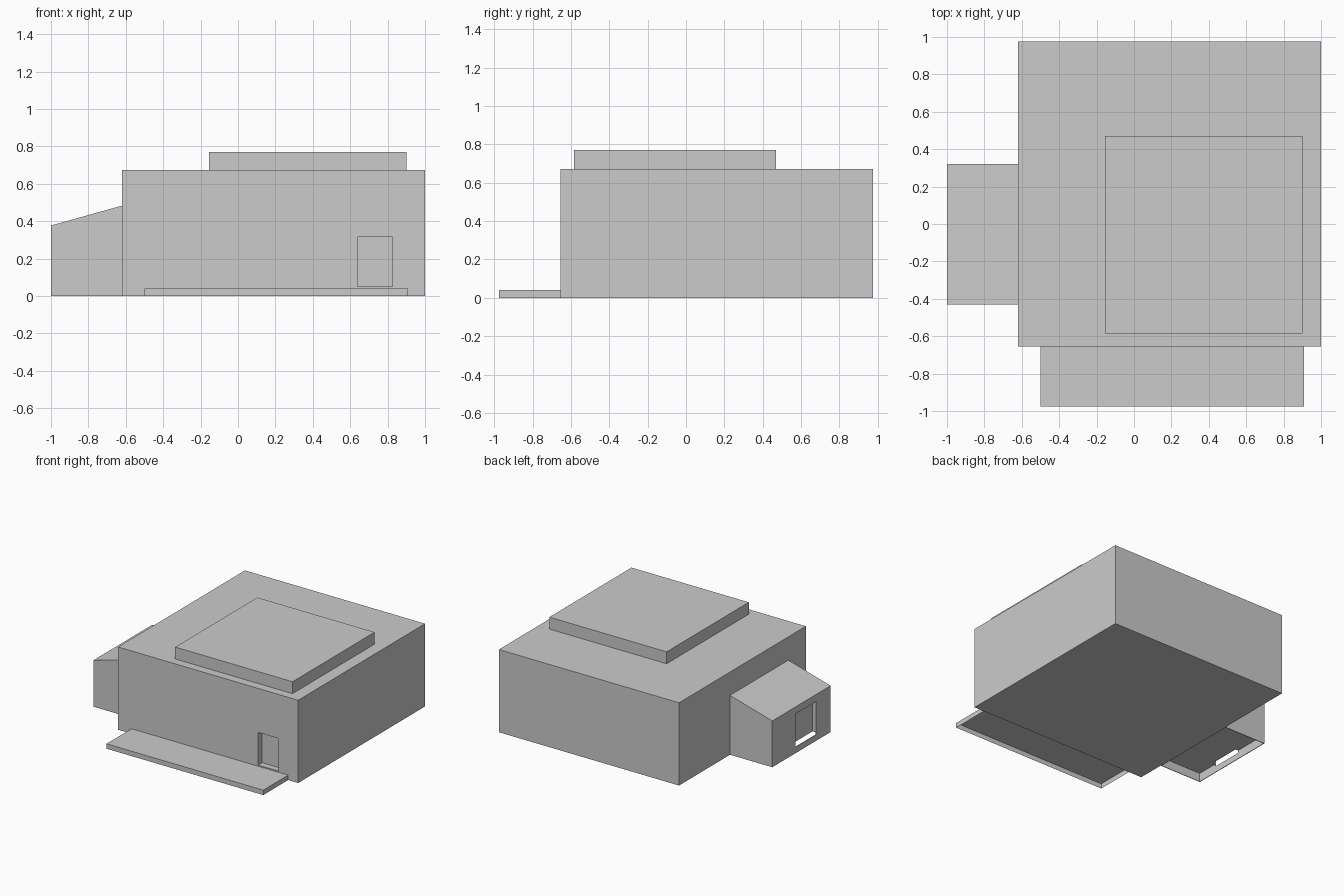
import bpy, bmesh

if "Cube" in bpy.data.objects:
    bpy.data.objects.remove(bpy.data.objects["Cube"])


def prism(name, profile, y0, y1):
    """Extrude an x-z outline from y0 to y1."""
    bm = bmesh.new()
    face = bm.faces.new([bm.verts.new((x, y0, z)) for x, z in profile])
    ext = bmesh.ops.extrude_face_region(bm, geom=[face])
    verts = [g for g in ext["geom"] if isinstance(g, bmesh.types.BMVert)]
    bmesh.ops.translate(bm, verts=verts, vec=(0, y1 - y0, 0))
    bmesh.ops.recalc_face_normals(bm, faces=bm.faces)
    mesh = bpy.data.meshes.new(name)
    bm.to_mesh(mesh)
    bm.free()
    obj = bpy.data.objects.new(name, mesh)
    bpy.context.collection.objects.link(obj)
    return obj


def box(name, x, y, z):
    profile = [(x[0], z[0]), (x[1], z[0]), (x[1], z[1]), (x[0], z[1])]
    return prism(name, profile, *y)


def cut(obj, x, y, z):
    """Carve a box-shaped recess and remove the cutter."""
    cutter = box("cutter", x, y, z)
    cutter.hide_render = True
    mod = obj.modifiers.new("recess", 'BOOLEAN')
    mod.operation = 'DIFFERENCE'
    mod.solver = 'EXACT'
    mod.object = cutter
    bpy.context.view_layer.objects.active = obj
    bpy.ops.object.modifier_apply(modifier=mod.name)
    bpy.data.objects.remove(cutter)


# Main hall with recessed front doorway
hall = box("main_hall", (-0.62, 1.0), (-0.655, 0.975), (0, 0.63))
cut(hall, (0.64, 0.825), (-0.75, -0.605), (0.05, 0.315))

# Flat roof and raised roof block
box("roof_slab", (-0.62, 1.0), (-0.655, 0.975), (0.63, 0.673))
box("roof_block", (-0.155, 0.9), (-0.585, 0.47), (0.673, 0.77))

# Side annex with sloping roof, recessed doorway and hollow underside
annex = prism("side_annex", [(-1, 0), (-0.62, 0), (-0.62, 0.483), (-1, 0.377)],
              -0.43, 0.32)
cut(annex, (-1.1, -0.97), (-0.24, 0.02), (0.05, 0.32))
cut(annex, (-0.995, -0.625), (-0.425, 0.315), (-0.1, 0.07))

# Front porch step, open underneath
porch = box("porch_step", (-0.5, 0.91), (-0.975, -0.655), (0, 0.04))
bm = bmesh.new()
bm.from_mesh(porch.data)
bm.normal_update()
bmesh.ops.delete(bm, geom=[f for f in bm.faces if f.normal.z < -0.9],
                 context='FACES_ONLY')
bm.to_mesh(porch.data)
bm.free()
